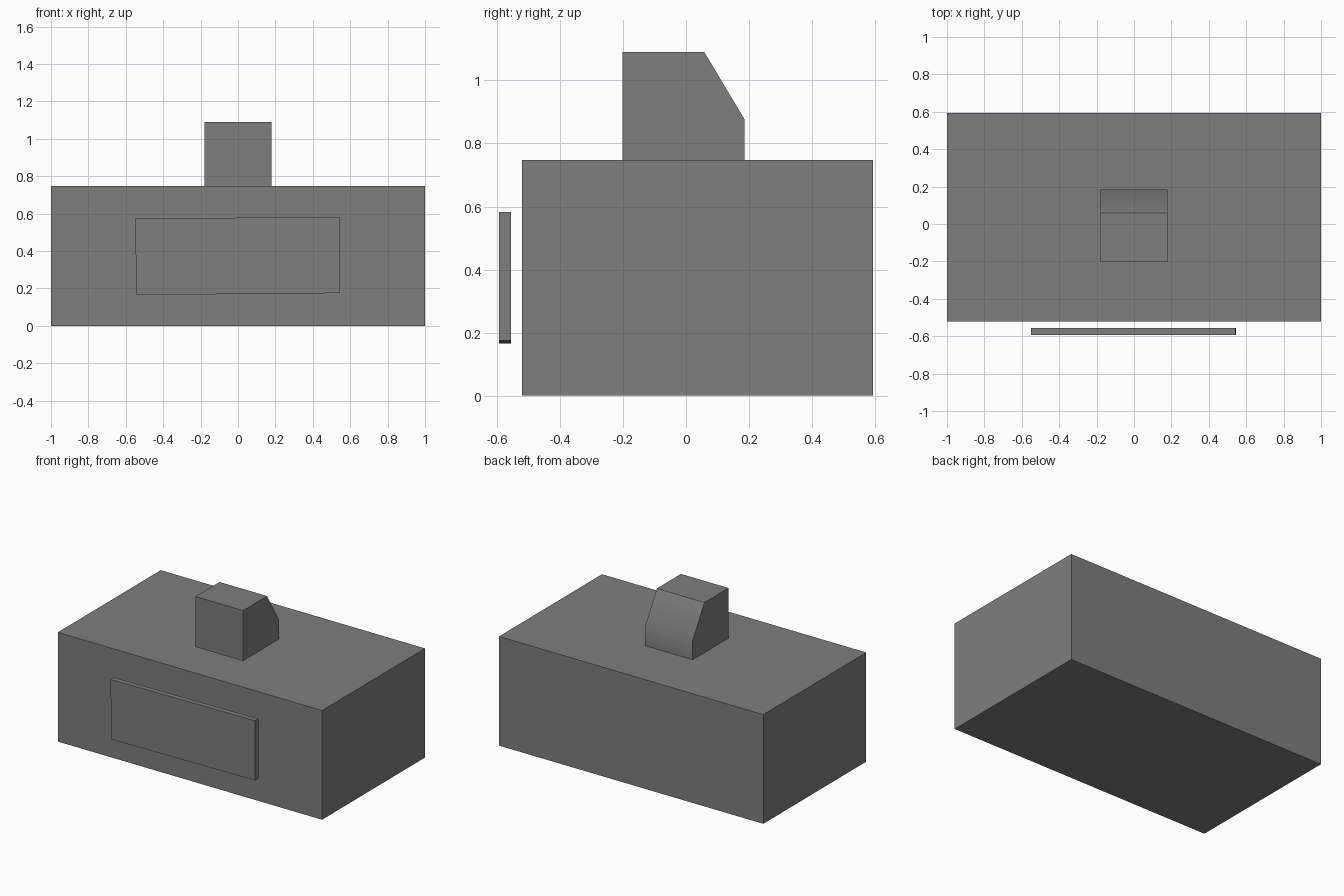
import bpy, bmesh, math
from mathutils import Vector

if "Cube" in bpy.data.objects:
    bpy.data.objects.remove(bpy.data.objects["Cube"])

# Dark grey shared by all parts
grey = bpy.data.materials.new("dark_grey")
grey.diffuse_color = (0.21, 0.21, 0.21, 1)
grey.use_nodes = True
grey.node_tree.nodes["Principled BSDF"].inputs["Base Color"].default_value = grey.diffuse_color


def prism(name, outline, offset):
    """Extrude a planar outline of 3D points along offset."""
    bm = bmesh.new()
    face = bm.faces.new([bm.verts.new(p) for p in outline])
    ext = bmesh.ops.extrude_face_region(bm, geom=[face], use_keep_orig=True)
    moved = [v for v in ext["geom"] if isinstance(v, bmesh.types.BMVert)]
    bmesh.ops.translate(bm, verts=moved, vec=Vector(offset))
    bmesh.ops.recalc_face_normals(bm, faces=bm.faces)
    mesh = bpy.data.meshes.new(name)
    bm.to_mesh(mesh)
    bm.free()
    mesh.materials.append(grey)
    obj = bpy.data.objects.new(name, mesh)
    bpy.context.collection.objects.link(obj)
    return obj


# Main box body
prism("body", [(-1, -0.52, 0), (1, -0.52, 0), (1, 0.593, 0), (-1, 0.593, 0)], (0, 0, 0.747))

# Top block with a sloped back, softly shaded across the slope
profile = [(-0.202, 0.747), (0.185, 0.747), (0.185, 0.878), (0.058, 1.09), (-0.202, 1.09)]
block = prism("top_block", [(-0.18, y, z) for y, z in profile], (0.36, 0, 0))
bpy.context.view_layer.objects.active = block
block.select_set(True)
bpy.ops.object.shade_smooth_by_angle(angle=math.radians(40))

# Slightly uneven panel floating in front of the body
panel = [(-0.543, 0.165), (0.545, 0.175), (0.543, 0.583), (-0.55, 0.573)]
prism("front_panel", [(x, -0.593, z) for x, z in panel], (0, 0.037, 0))
